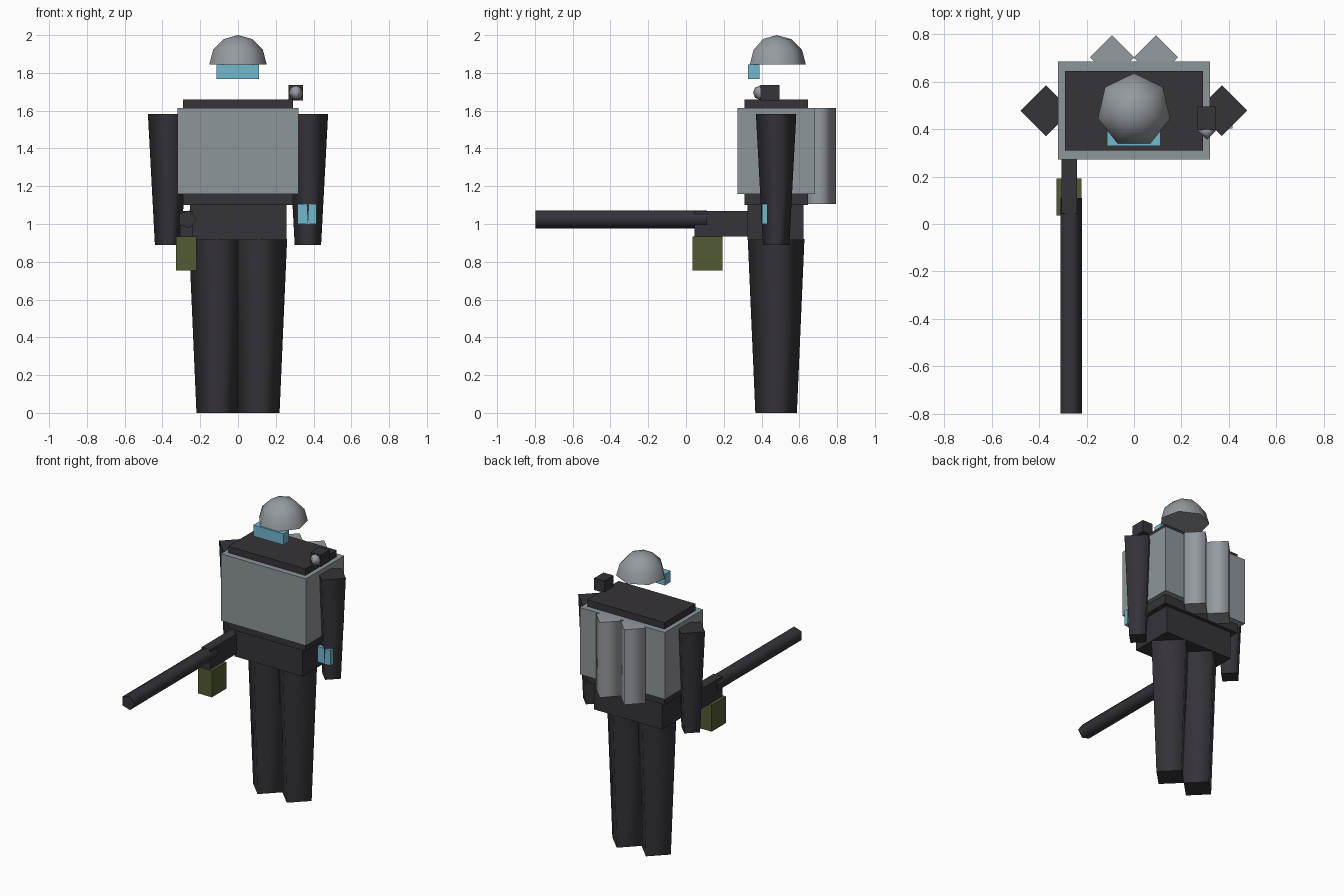
import bpy, bmesh
from math import pi, cos, sin
from mathutils import Matrix

cube = bpy.data.objects.get("Cube")
if cube:
    bpy.data.objects.remove(cube, do_unlink=True)


def material(name, r, g, b):
    m = bpy.data.materials.new(name)
    m.use_nodes = True
    m.diffuse_color = (r, g, b, 1)
    m.node_tree.nodes["Principled BSDF"].inputs["Base Color"].default_value = (r, g, b, 1)
    return m


dark = material("charcoal", 0.036, 0.033, 0.042)
grey = material("armour grey", 0.27, 0.305, 0.325)
pale = material("helmet grey", 0.30, 0.325, 0.35)
cyan = material("cyan glow", 0.17, 0.48, 0.61)
olive = material("olive", 0.085, 0.105, 0.036)


def finish(name, bm, mat, smooth=None):
    """Store the mesh; faces passing the smooth test get smooth shading."""
    bmesh.ops.recalc_face_normals(bm, faces=bm.faces)
    for f in bm.faces:
        f.smooth = bool(smooth and smooth(f))
    mesh = bpy.data.meshes.new(name)
    bm.to_mesh(mesh)
    bm.free()
    mesh.materials.append(mat)
    obj = bpy.data.objects.new(name, mesh)
    bpy.context.collection.objects.link(obj)
    return obj


def box(name, mat, x, y, z):
    bm = bmesh.new()
    bmesh.ops.create_cube(bm, size=1)
    for v in bm.verts:
        for i, (lo, hi) in enumerate((x, y, z)):
            v.co[i] = hi if v.co[i] > 0 else lo
    return finish(name, bm, mat)


def prism(name, mat, center, z0, z1, r0, r1, sides=4):
    """Upright tapered prism with a corner towards +x, smooth sides, flat caps."""
    bm = bmesh.new()
    rings = [[bm.verts.new((center[0] + r * cos(2 * pi * i / sides),
                            center[1] + r * sin(2 * pi * i / sides), z))
              for i in range(sides)] for z, r in ((z0, r0), (z1, r1))]
    caps = [bm.faces.new(ring) for ring in rings]
    for i in range(sides):
        j = (i + 1) % sides
        bm.faces.new((rings[0][i], rings[0][j], rings[1][j], rings[1][i]))
    return finish(name, bm, mat, lambda f: f not in caps)


# Body
box("torso", dark, (-0.29, 0.29), (0.31, 0.645), (1.10, 1.66))
box("chest_armour", grey, (-0.32, 0.32), (0.272, 0.684), (1.16, 1.615))
box("pelvis", dark, (-0.255, 0.258), (0.325, 0.622), (0.915, 1.10))

# Limbs and back tanks
for side, s in (("left", 1), ("right", -1)):
    prism(side + "_leg", dark, (s * 0.11, 0.477), 0, 0.92, 0.11, 0.15)
    prism(side + "_arm", dark, (s * 0.37, 0.477), 0.89, 1.583, 0.07, 0.107)
    prism(side + "_back_tank", pale, (s * 0.092, 0.702), 1.105, 1.615, 0.093, 0.093)

# Helmet dome, closed underneath
bm = bmesh.new()
bmesh.ops.create_uvsphere(bm, u_segments=7, v_segments=6, radius=0.156)
bmesh.ops.delete(bm, geom=[v for v in bm.verts if v.co.z < -0.01], context="VERTS")
bmesh.ops.contextual_create(bm, geom=[e for e in bm.edges if e.is_boundary])
bmesh.ops.translate(bm, verts=bm.verts, vec=(0, 0.479, 1.844))
finish("helmet", bm, pale, lambda f: len(f.verts) < 7)
box("visor", cyan, (-0.114, 0.112), (0.328, 0.39), (1.768, 1.844))

# Shoulder camera
box("shoulder_camera", dark, (0.268, 0.344), (0.395, 0.495), (1.655, 1.735))
bm = bmesh.new()
bmesh.ops.create_uvsphere(bm, u_segments=4, v_segments=4, radius=0.038)
bmesh.ops.translate(bm, verts=bm.verts, vec=(0.307, 0.393, 1.695))
finish("camera_lens", bm, pale, lambda f: True)

# Wrist display
box("wrist_display", cyan, (0.315, 0.415), (0.402, 0.432), (1.0, 1.105))

# Long gun
barrel = prism("gun_barrel", dark, (0, 0), -0.11, 0.798, 0.05, 0.05, 5)
barrel.data.transform(Matrix.Translation((-0.27, 0, 1.025)) @ Matrix.Rotation(pi / 2, 4, "X"))
box("gun_receiver", dark, (-0.306, -0.24), (0.045, 0.37), (0.935, 1.07))
box("gun_magazine", olive, (-0.327, -0.221), (0.035, 0.192), (0.755, 0.935))
